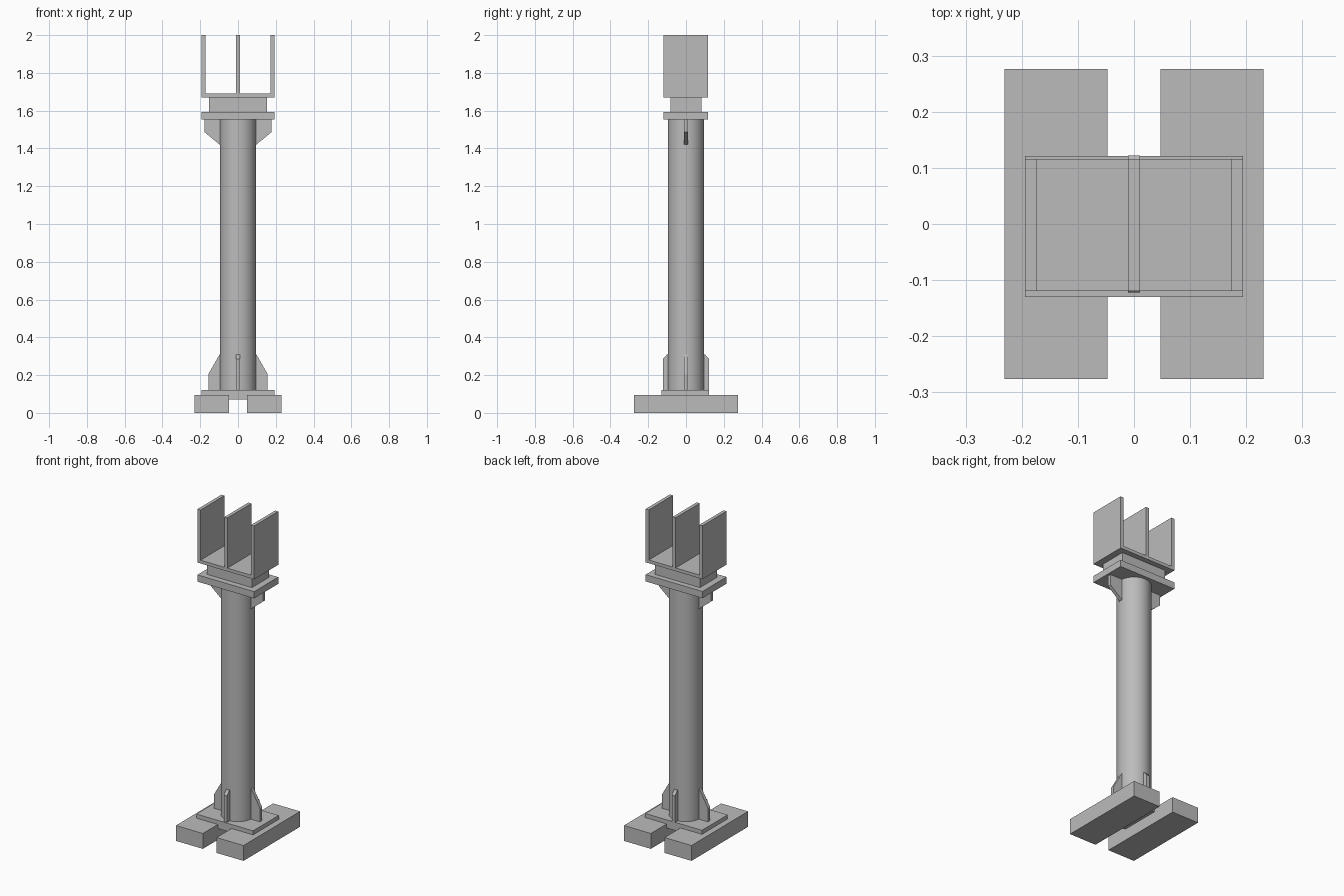
import bpy, bmesh
from math import radians
from mathutils import Matrix, Vector

cube = bpy.data.objects.get("Cube")
if cube:
    bpy.data.objects.remove(cube, do_unlink=True)

steel = bpy.data.materials.new("light grey steel")
steel.use_nodes = True
GREY = (0.5, 0.5, 0.5, 1)
steel.diffuse_color = GREY
steel.node_tree.nodes["Principled BSDF"].inputs["Base Color"].default_value = GREY


def finish(name, bm):
    bmesh.ops.recalc_face_normals(bm, faces=bm.faces)
    mesh = bpy.data.meshes.new(name)
    bm.to_mesh(mesh)
    bm.free()
    mesh.materials.append(steel)
    obj = bpy.data.objects.new(name, mesh)
    bpy.context.collection.objects.link(obj)
    return obj


def box(name, x, y, z):
    """Box from (low, high) pairs on each axis."""
    bm = bmesh.new()
    size = [b - a for a, b in (x, y, z)]
    mid = [(a + b) / 2 for a, b in (x, y, z)]
    bmesh.ops.create_cube(bm, size=1, matrix=Matrix.Translation(mid) @ Matrix.Diagonal((*size, 1)))
    return finish(name, bm)


def gusset(name, profile, angle, thickness=0.021):
    """Upright plate from a (radius, height) profile, turned about the column."""
    bm = bmesh.new()
    face = bm.faces.new([bm.verts.new((r, -thickness / 2, z)) for r, z in profile])
    out = bmesh.ops.extrude_face_region(bm, geom=[face])
    verts = [v for v in out["geom"] if isinstance(v, bmesh.types.BMVert)]
    bmesh.ops.translate(bm, verts=verts, vec=Vector((0, thickness, 0)))
    bmesh.ops.rotate(bm, verts=bm.verts, cent=(0, 0, 0), matrix=Matrix.Rotation(radians(angle), 3, "Z"))
    return finish(name, bm)


# Foot beams and base plate
box("left_foot_beam", (0.047, 0.231), (-0.276, 0.276), (0, 0.095))
box("right_foot_beam", (-0.231, -0.047), (-0.276, 0.276), (0, 0.095))
box("base_plate", (-0.194, 0.194), (-0.13, 0.121), (0.07, 0.12))

# Round column
BOTTOM, TOP, RADIUS = 0.12, 1.552, 0.096
bm = bmesh.new()
bmesh.ops.create_cone(bm, cap_ends=True, segments=48, radius1=RADIUS, radius2=RADIUS,
                      depth=TOP - BOTTOM, matrix=Matrix.Translation((0, 0, (TOP + BOTTOM) / 2)))
column = finish("column", bm)
bpy.context.view_layer.objects.active = column
column.select_set(True)
bpy.ops.object.shade_smooth_by_angle(angle=radians(30))

# Stiffeners at the foot and under the head plate
INNER = 0.085
wide = [(INNER, 0.12), (0.157, 0.12), (0.157, 0.205), (0.097, 0.31), (INNER, 0.31)]
narrow = [(INNER, 0.12), (0.122, 0.12), (0.122, 0.285), (0.1, 0.31), (INNER, 0.31)]
head = [(INNER, TOP), (0.178, TOP), (0.178, 1.487), (0.097, 1.42), (INNER, 1.42)]
for side, angle in (("left", 0), ("right", 180)):
    gusset(side + "_base_gusset", wide, angle)
    gusset(side + "_head_gusset", head, angle)
for side, angle in (("front", -90), ("back", 90)):
    gusset(side + "_base_gusset", narrow, angle)

# Head plate, bearing pad and beam cradle
DEPTH = (-0.119, 0.116)
box("head_plate", (-0.194, 0.194), DEPTH, (TOP, 1.594))
box("bearing_pad", (-0.153, 0.153), (-0.083, 0.083), (1.594, 1.67))
box("cradle_floor", (-0.194, 0.194), DEPTH, (1.67, 1.69))
for name, x in (("right", -0.1835), ("middle", 0), ("left", 0.1835)):
    box(name + "_cradle_wall", (x - 0.0105, x + 0.0105), DEPTH, (1.69, 2))
